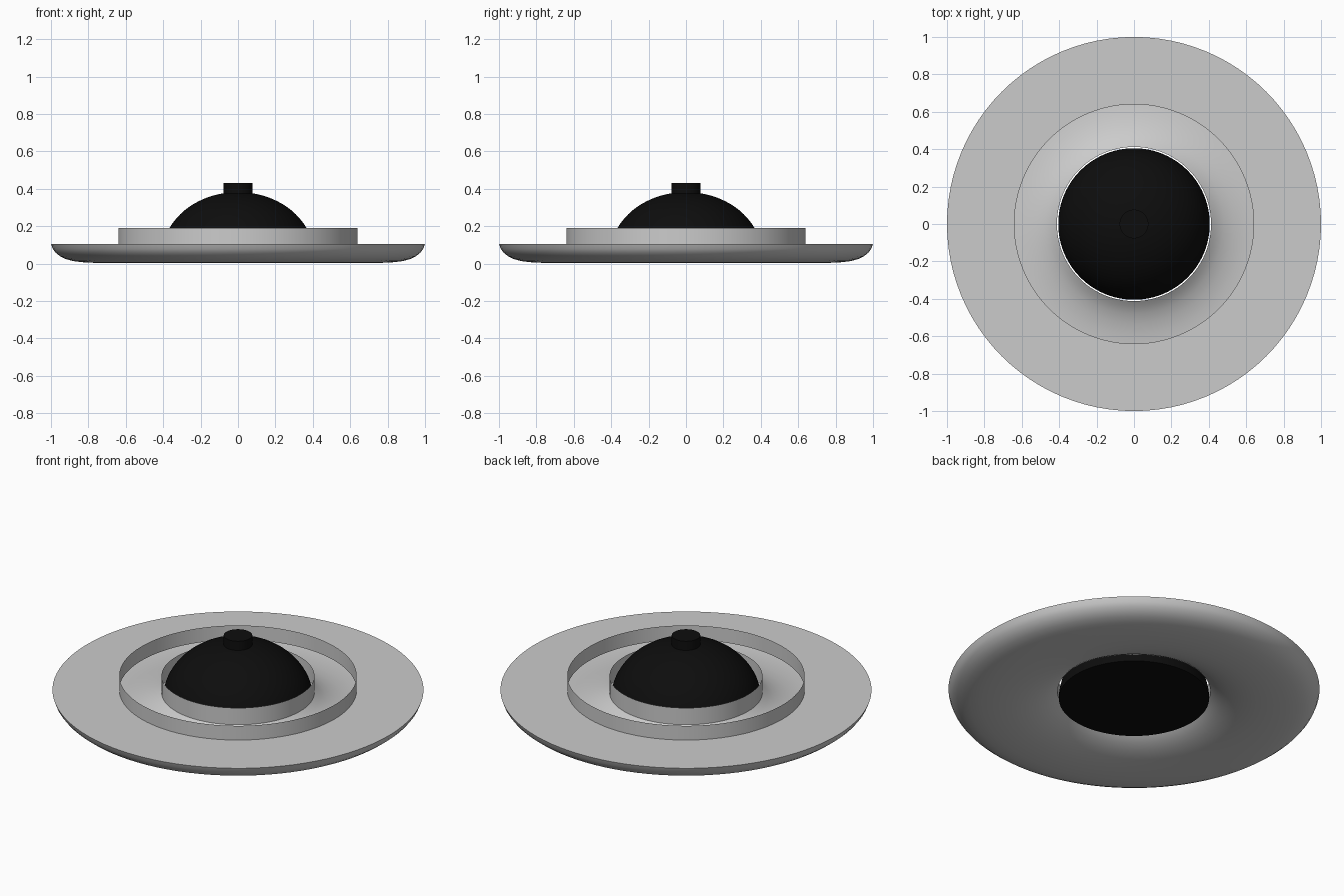
import bpy, bmesh, math

if "Cube" in bpy.data.objects:
    bpy.data.objects.remove(bpy.data.objects["Cube"])

SEGMENTS = 96


def lathe(name, profile, mat=None):
    """Revolve an (r, z) profile around the z axis as a thin sheet."""
    bm = bmesh.new()
    verts = [bm.verts.new((r, 0, z)) for r, z in profile]
    edges = [bm.edges.new(pair) for pair in zip(verts, verts[1:])]
    bmesh.ops.spin(bm, geom=verts + edges, cent=(0, 0, 0), axis=(0, 0, 1),
                   angle=2 * math.pi, steps=SEGMENTS, use_duplicate=False)
    bmesh.ops.remove_doubles(bm, verts=bm.verts, dist=1e-5)
    bmesh.ops.recalc_face_normals(bm, faces=bm.faces)
    me = bpy.data.meshes.new(name)
    bm.to_mesh(me)
    bm.free()
    ob = bpy.data.objects.new(name, me)
    bpy.context.collection.objects.link(ob)
    if mat:
        me.materials.append(mat)
    bpy.ops.object.select_all(action='DESELECT')
    ob.select_set(True)
    bpy.context.view_layer.objects.active = ob
    bpy.ops.object.shade_smooth_by_angle(angle=math.radians(35))
    return ob


black = bpy.data.materials.new("black")
black.diffuse_color = (0.004, 0.004, 0.004, 1)
black.use_nodes = True
black.node_tree.nodes["Principled BSDF"].inputs["Base Color"].default_value = black.diffuse_color

# Dish: inner collar, flared underside, rounded rim, flat top and raised lip
lathe("dish", [
    (0.412, 0.19), (0.412, 0.09),
    (0.44, 0.068), (0.48, 0.046), (0.53, 0.028), (0.59, 0.014),
    (0.66, 0.006), (0.74, 0.003), (0.82, 0.006), (0.88, 0.013),
    (0.92, 0.024), (0.95, 0.038), (0.975, 0.058), (0.99, 0.078), (1.0, 0.105),
    (0.64, 0.105), (0.64, 0.19)])

# Dome: half ellipsoid with a flat base, sitting loosely inside the collar
R, BASE, HEIGHT, N = 0.405, 0.047, 0.335, 20
arc = [(R * math.cos(i / N * math.pi / 2), BASE + HEIGHT * math.sin(i / N * math.pi / 2))
       for i in range(N)]
lathe("dome", [(0, BASE)] + arc + [(0, BASE + HEIGHT)], black)

# Button on top of the dome
lathe("top_button", [(0, 0.35), (0.077, 0.35), (0.077, 0.43), (0, 0.43)], black)
